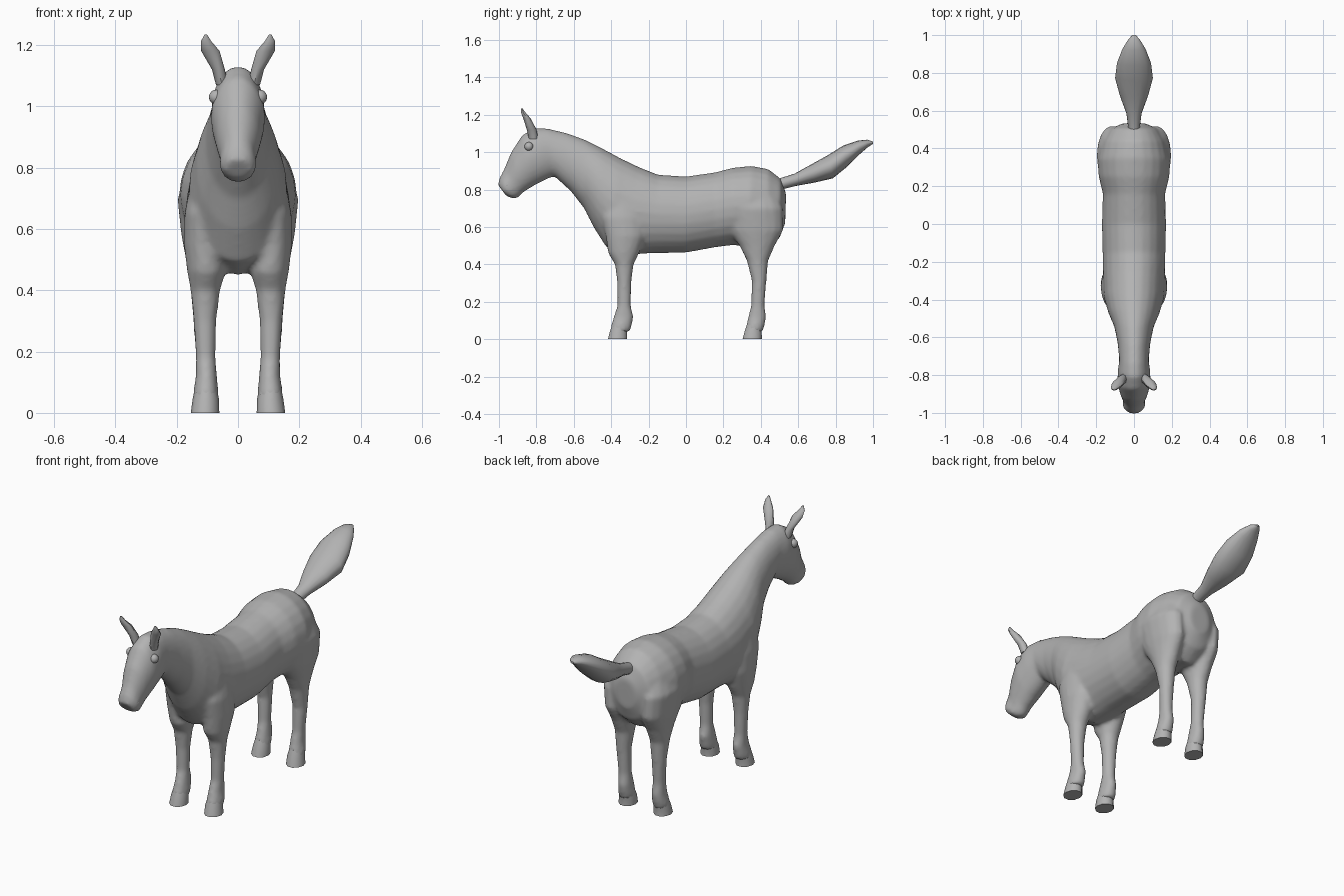
import bpy, bmesh, math
from mathutils import Vector

if "Cube" in bpy.data.objects:
    bpy.data.objects.remove(bpy.data.objects["Cube"])

coat = bpy.data.materials.new("plain grey")
coat.diffuse_color = (0.45, 0.45, 0.45, 1)
coat.use_nodes = True
coat.node_tree.nodes["Principled BSDF"].inputs["Base Color"].default_value = coat.diffuse_color


def finish(obj, angle=50):
    obj.data.materials.clear()
    obj.data.materials.append(coat)
    for p in obj.data.polygons:
        p.use_smooth = True
    obj.data.set_sharp_from_angle(angle=math.radians(angle))
    return obj


def loft(name, rings, n=16):
    """Skin elliptical rings given as (centre, half axis u, half axis v)."""
    bm = bmesh.new()
    loops = []
    for c, u, v in rings:
        loops.append([bm.verts.new(Vector(c)
                      + Vector(u) * math.cos(2 * math.pi * i / n)
                      + Vector(v) * math.sin(2 * math.pi * i / n)) for i in range(n)])
    for a, b in zip(loops, loops[1:]):
        for i in range(n):
            j = (i + 1) % n
            bm.faces.new((a[i], a[j], b[j], b[i]))
    bm.faces.new(loops[0])
    bm.faces.new(loops[-1])
    bmesh.ops.recalc_face_normals(bm, faces=bm.faces)
    me = bpy.data.meshes.new(name)
    bm.to_mesh(me)
    bm.free()
    obj = bpy.data.objects.new(name, me)
    bpy.context.collection.objects.link(obj)
    return finish(obj)


def spine(rows):
    """Rows: top y, top z, bottom y, bottom z, half width."""
    return [((0, (a + c) / 2, (b + d) / 2), (w, 0, 0), (0, (a - c) / 2, (b - d) / 2))
            for a, b, c, d, w in rows]


def column(rows, s):
    """Rows: z, y min, y max, x min, x max, on side s."""
    return [((s * (e + f) / 2, (a + b) / 2, z), ((f - e) / 2, 0, 0), (0, (b - a) / 2, 0))
            for z, a, b, e, f in rows]


# Trunk, neck and head in one skin
body = loft("body", spine([
    (.535, .78, .53, .62, .06), (.505, .86, .50, .54, .13), (.44, .91, .43, .48, .17),
    (.35, .927, .33, .495, .192), (.25, .917, .25, .503, .187), (.16, .893, .16, .492, .165),
    (0, .87, 0, .463, .17), (-.15, .88, -.17, .461, .166), (-.25, .92, -.32, .45, .165),
    (-.35, .968, -.42, .49, .158)]), 24)
neck = loft("neck", spine([
    (-.25, .92, -.32, .46, .16), (-.35, .968, -.425, .49, .16), (-.45, 1.022, -.495, .60, .135),
    (-.54, 1.067, -.545, .70, .105), (-.64, 1.103, -.615, .79, .087), (-.74, 1.127, -.705, .872, .078),
    (-.81, 1.13, -.745, .855, .086), (-.875, 1.092, -.815, .82, .088), (-.935, 1.0, -.87, .785, .072),
    (-.97, .915, -.895, .758, .058), (-.998, .86, -.92, .75, .06), (-1.005, .825, -.96, .765, .045)]), 24)

# Legs, fused into the trunk
front_rows = [
    (.78, -.42, -.26, .06, .15), (.65, -.45, -.22, .06, .175), (.55, -.43, -.22, .05, .177),
    (.46, -.417, -.25, .04, .166), (.40, -.38, -.28, .058, .155), (.30, -.368, -.292, .07, .145),
    (.18, -.367, -.295, .073, .138), (.12, -.387, -.28, .068, .138), (.07, -.402, -.29, .064, .146),
    (.04, -.405, -.30, .064, .146)]
back_rows = [
    (.82, .26, .46, .05, .15), (.70, .20, .52, .04, .198), (.58, .23, .52, .04, .185),
    (.50, .285, .475, .045, .17), (.42, .325, .44, .058, .157), (.31, .352, .43, .07, .147),
    (.18, .348, .42, .073, .138), (.12, .332, .43, .068, .138), (.07, .322, .42, .064, .146),
    (.04, .315, .41, .064, .146)]
parts = [body, neck]
for s, side in ((1, "left"), (-1, "right")):
    parts.append(loft("front_leg_" + side, column(front_rows, s)))
    parts.append(loft("back_leg_" + side, column(back_rows, s)))
bpy.ops.object.select_all(action='DESELECT')
for p in parts:
    p.select_set(True)
bpy.context.view_layer.objects.active = body
bpy.ops.object.join()
finish(body, 180)
rm = body.modifiers.new("fuse", 'REMESH')
rm.mode = 'VOXEL'
rm.voxel_size = 0.011
rm.use_smooth_shade = True
sm = body.modifiers.new("soften", 'SMOOTH')
sm.factor = 0.5
sm.iterations = 6

# Tail, raised behind the rump
loft("tail", spine([
    (.50, .86, .51, .80, .03), (.58, .885, .59, .82, .04), (.67, .935, .69, .838, .075),
    (.76, .985, .785, .86, .1), (.84, 1.035, .865, .925, .09), (.92, 1.062, .93, .99, .062),
    (.97, 1.067, .97, 1.025, .035), (1.0, 1.056, 1.0, 1.045, .01)]))

for s, side in ((1, "left"), (-1, "right")):
    # Hooves
    for name, y in (("front_hoof_", -.42), ("back_hoof_", .30)):
        loft(name + side, column([(.085, y + .025, y + .12, .07, .14),
                                  (.045, y + .012, y + .107, .062, .148),
                                  (0, y, y + .108, .061, .154)], s), 10)
    # Ears
    loft("ear_" + side, [((s * x, y, z), (rx, 0, 0), (0, ry, 0)) for x, y, z, rx, ry in (
        (.052, -.815, 1.07, .02, .025), (.064, -.825, 1.12, .021, .026),
        (.09, -.85, 1.18, .03, .02), (.104, -.87, 1.212, .017, .012),
        (.105, -.878, 1.234, .004, .004))], 8)
    # Eyes
    bpy.ops.mesh.primitive_uv_sphere_add(segments=16, ring_count=8, radius=.024,
                                         location=(s * .071, -.84, 1.03))
    bpy.context.object.name = "eye_" + side
    finish(bpy.context.object, 180)
    # Nostril rims
    bpy.ops.mesh.primitive_torus_add(major_segments=14, minor_segments=6, major_radius=.016,
                                     minor_radius=.006, location=(s * .042, -.967, .83),
                                     rotation=(math.radians(70), 0, s * math.radians(52)))
    bpy.context.object.name = "nostril_" + side
    finish(bpy.context.object, 180)
